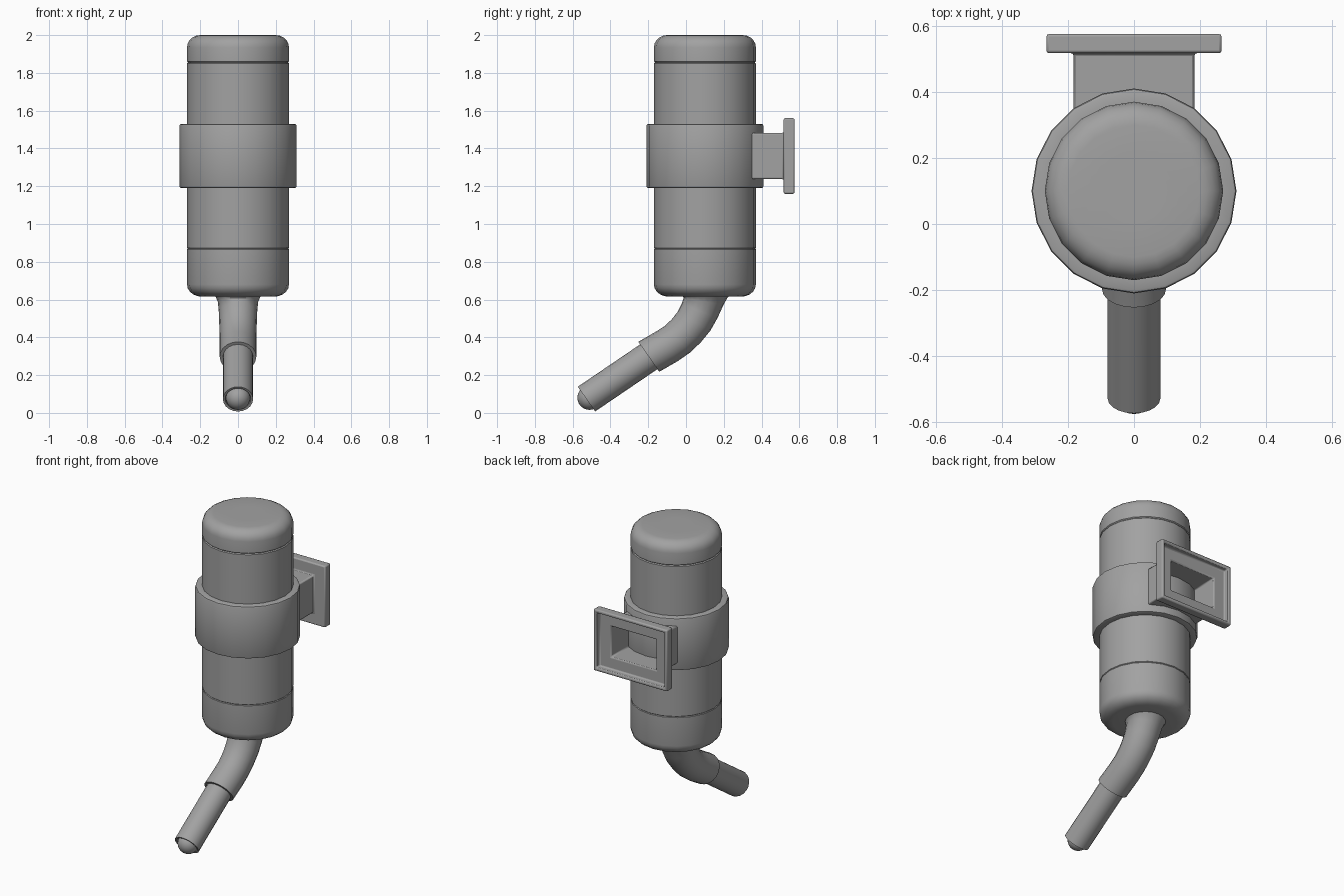
import bpy
import bmesh
import math

if "Cube" in bpy.data.objects:
    bpy.data.objects.remove(bpy.data.objects["Cube"], do_unlink=True)

GREY = (0.36, 0.36, 0.36, 1)
grey = bpy.data.materials.new("plain grey")
grey.use_nodes = True
grey.diffuse_color = GREY
grey.node_tree.nodes["Principled BSDF"].inputs["Base Color"].default_value = GREY

AXIS = 0.1    # y of the bottle's axis
SIDES = 20


def skin(name, loops, caps=True, closed=False, bevel=0, angle=40):
    """Bridge successive loops of points into one smooth-shaded part."""
    bm = bmesh.new()
    rings = [[bm.verts.new(p) for p in loop] for loop in loops]
    n = len(rings[0])
    pairs = list(zip(rings, rings[1:]))
    if closed:
        pairs.append((rings[-1], rings[0]))
    for a, b in pairs:
        for i in range(n):
            j = (i + 1) % n
            bm.faces.new((a[i], a[j], b[j], b[i]))
    if caps and not closed:
        bm.faces.new(rings[0])
        bm.faces.new(rings[-1])
    bmesh.ops.recalc_face_normals(bm, faces=bm.faces)
    mesh = bpy.data.meshes.new(name)
    bm.to_mesh(mesh)
    bm.free()
    mesh.materials.append(grey)
    obj = bpy.data.objects.new(name, mesh)
    bpy.context.collection.objects.link(obj)
    if bevel:
        mod = obj.modifiers.new("Bevel", "BEVEL")
        mod.width, mod.segments = bevel, 2
    bpy.ops.object.select_all(action="DESELECT")
    bpy.context.view_layer.objects.active = obj
    obj.select_set(True)
    bpy.ops.object.shade_smooth_by_angle(angle=math.radians(angle))
    return obj


def ring(y, z, r, tilt=0):
    """Circle across the path, tilted about x by degrees."""
    t = math.radians(tilt)
    turns = [math.tau * i / SIDES for i in range(SIDES)]
    return [(r * math.cos(a), y + r * math.sin(a) * math.cos(t),
             z + r * math.sin(a) * math.sin(t)) for a in turns]


def lathe(name, profile, **options):
    return skin(name, [ring(AXIS, z, r) for r, z in profile], **options)


def rounded_cap(name, seam, end, flat):
    """Bottle end cap: straight wall from the seam, then a rounded shoulder."""
    s = 1 if end > seam else -1
    wide, tall = 0.27 - flat, 0.065
    profile = [(0.262, seam - s * 0.004), (0.27, seam + s * 0.004)]
    for k in range(6):
        a = math.pi / 2 * k / 5
        profile.append((flat + wide * math.cos(a),
                        end - s * tall * (1 - math.sin(a))))
    profile.append((0.1, end))
    return lathe(name, profile)


# Bottle
lathe("bottle_body", [(0.262, 0.866), (0.27, 0.874), (0.27, 1.85), (0.262, 1.858)])
rounded_cap("top_cap", 1.857, 2.0, 0.2)
rounded_cap("bottom_cap", 0.87, 0.615, 0.19)

# Holding band with softened rims
lathe("holder_band", [(0.265, 1.19), (0.3, 1.19), (0.307, 1.193), (0.31, 1.2),
                      (0.31, 1.52), (0.307, 1.527), (0.3, 1.53), (0.265, 1.53)],
      closed=True)


# Hollow rear bracket: sleeve, flange, raised rim and recess
def frame(x, z, y):
    return [(sx * x, y, 1.36 + sz * z) for sx, sz in ((1, 1), (-1, 1), (-1, -1), (1, -1))]


skin("wall_bracket", [frame(*f) for f in (
    (0.183, 0.122, 0.33), (0.183, 0.122, 0.517), (0.265, 0.2, 0.517),
    (0.265, 0.2, 0.575), (0.243, 0.178, 0.575), (0.243, 0.178, 0.54),
    (0.162, 0.1, 0.54), (0.162, 0.1, 0.33))], closed=True, bevel=0.008)

# Bent spout with a flared root
spout = [(0.1, 0.63, 0.135, 0), (0.1, 0.613, 0.118, -3), (0.093, 0.59, 0.107, -10),
         (0.072, 0.54, 0.102, -22), (0.042, 0.485, 0.1, -30), (0.002, 0.435, 0.098, -39),
         (-0.045, 0.39, 0.097, -47), (-0.1, 0.353, 0.097, -54), (-0.197, 0.297, 0.097, -55)]
skin("bent_spout", [ring(*s) for s in spout])

# Drinking tube and ball valve
skin("drinking_tube", [ring(*s) for s in (
    (-0.1, 0.363, 0.08, -55), (-0.527, 0.073, 0.08, -55),
    (-0.525, 0.074, 0.068, -55), (-0.505, 0.088, 0.066, -55))])
bpy.ops.mesh.primitive_uv_sphere_add(segments=24, ring_count=14, radius=0.064,
                                     location=(0, -0.511, 0.08))
ball = bpy.context.object
ball.name = "valve_ball"
ball.data.materials.append(grey)
bpy.ops.object.shade_smooth()
